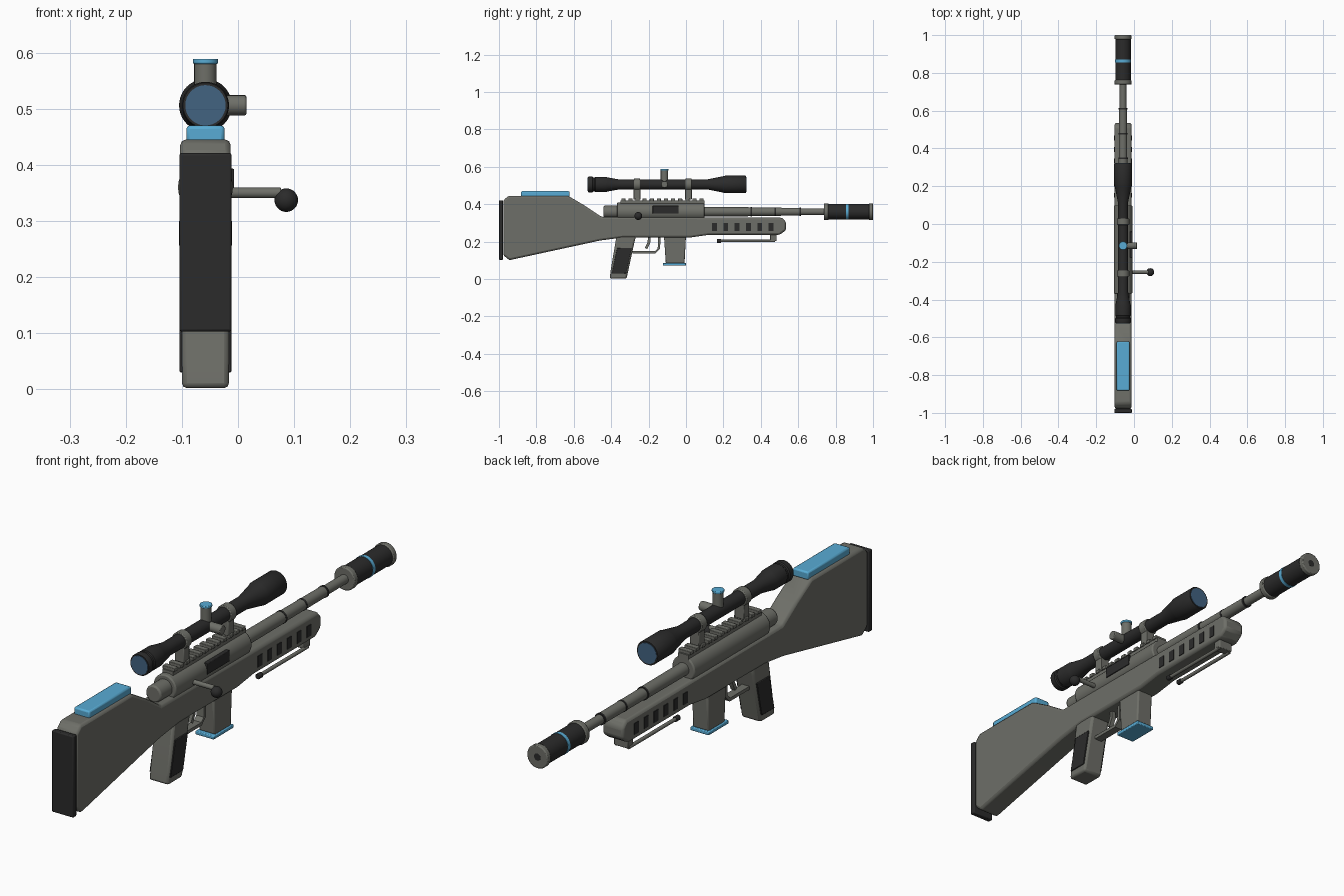
import bpy, bmesh, math
from mathutils import Vector, Matrix

if "Cube" in bpy.data.objects:
    bpy.data.objects.remove(bpy.data.objects["Cube"])

C = -0.058      # x of the rifle's centre plane


def material(name, rgb):
    m = bpy.data.materials.new(name)
    m.diffuse_color = (*rgb, 1)
    m.use_nodes = True
    m.node_tree.nodes["Principled BSDF"].inputs["Base Color"].default_value = m.diffuse_color
    return m


GRAY = material("olive_gray", (0.155, 0.158, 0.138))
DARK = material("near_black", (0.024, 0.024, 0.024))
BLUE = material("light_blue", (0.098, 0.41, 0.66))
LENS = material("lens_blue", (0.055, 0.125, 0.22))


def finish(bm, name, mat, bevel=0.0, segs=2):
    bmesh.ops.recalc_face_normals(bm, faces=bm.faces)
    me = bpy.data.meshes.new(name)
    bm.to_mesh(me)
    bm.free()
    ob = bpy.data.objects.new(name, me)
    bpy.context.collection.objects.link(ob)
    me.materials.append(mat)
    if bevel:
        b = ob.modifiers.new("bevel", 'BEVEL')
        b.width, b.segments, b.limit_method = bevel, segs, 'ANGLE'
        b.angle_limit = math.radians(25)
    bpy.context.view_layer.objects.active = ob
    ob.select_set(True)
    bpy.ops.object.shade_smooth_by_angle(angle=math.radians(35))
    ob.select_set(False)
    return ob


def slab(name, pts, half, mat, x=C, bevel=0.0, segs=2):
    """Side outline (y, z) extruded across x."""
    bm = bmesh.new()
    a = [bm.verts.new((x - half, y, z)) for y, z in pts]
    b = [bm.verts.new((x + half, y, z)) for y, z in pts]
    bm.faces.new(a)
    bm.faces.new(b)
    for i in range(len(pts)):
        j = (i + 1) % len(pts)
        bm.faces.new((a[i], a[j], b[j], b[i]))
    return finish(bm, name, mat, bevel, segs)


def box(name, y0, y1, z0, z1, half, mat, x=C, bevel=0.0):
    return slab(name, [(y0, z0), (y1, z0), (y1, z1), (y0, z1)], half, mat, x, bevel)


def strip(name, path, t, half, mat):
    """Flat strip of thickness t following a (y, z) path."""
    left, right = [], []
    for i, p in enumerate(path):
        d = Vector(path[min(i + 1, len(path) - 1)]) - Vector(path[max(i - 1, 0)])
        n = Vector((-d.y, d.x)).normalized() * t / 2
        left.append((p[0] + n.x, p[1] + n.y))
        right.append((p[0] - n.x, p[1] - n.y))
    return slab(name, left + right[::-1], half, mat)


def lathe(name, pts, mat, pos=(C, 0, 0.36), axis=(0, 1, 0), n=32, bevel=0.0):
    """(distance, radius) profile spun around an axis."""
    rot = Vector((0, 0, 1)).rotation_difference(Vector(axis)).to_matrix().to_4x4()
    m = Matrix.Translation(pos) @ rot
    bm = bmesh.new()
    rings = [[bm.verts.new(m @ Vector((r * math.cos(k * math.tau / n),
                                       r * math.sin(k * math.tau / n), t)))
              for k in range(n)] for t, r in pts]
    for a, b in zip(rings, rings[1:]):
        for k in range(n):
            j = (k + 1) % n
            bm.faces.new((a[k], a[j], b[j], b[k]))
    bm.faces.new(rings[0])
    bm.faces.new(rings[-1])
    return finish(bm, name, mat, bevel)


# stock, action bed and forend in one outline
slab("stock", [(-0.977, 0.128), (-0.945, 0.101), (-0.46, 0.206), (-0.34, 0.222),
               (0.02, 0.222), (0.12, 0.236), (0.5, 0.236), (0.535, 0.262),
               (0.535, 0.305), (0.515, 0.328), (-0.45, 0.332), (-0.54, 0.392),
               (-0.63, 0.445), (-0.95, 0.445), (-0.977, 0.42)],
     0.045, GRAY, bevel=0.01)
box("butt_pad", -1.0, -0.978, 0.103, 0.421, 0.0465, DARK, bevel=0.004)
box("cheek_rest", -0.882, -0.622, 0.438, 0.47, 0.034, BLUE, bevel=0.006)

# forend vents on both sides
for s in (-1, 1):
    side = "right" if s > 0 else "left"
    for i in range(6):
        y = 0.152 + i * 0.0605
        box(f"vent_{side}_{i + 1}", y - 0.013, y + 0.013, 0.256, 0.3, 0.003, DARK,
            C + s * 0.0445)

# receiver and bolt
lathe("receiver", [(-0.37, 0.049), (0.1, 0.049)], GRAY, bevel=0.005)
lathe("bolt_shroud", [(-0.44, 0.033), (-0.36, 0.033)], GRAY, bevel=0.006)
box("ejection_port", -0.178, -0.04, 0.35, 0.393, 0.01, DARK, x=C + 0.041, bevel=0.002)
lathe("bolt_handle", [(0, 0.0095), (0.105, 0.0095)], GRAY,
      (C + 0.03, -0.255, 0.35), (1, 0, 0), 16, 0.002)
bm = bmesh.new()
bmesh.ops.create_uvsphere(bm, u_segments=24, v_segments=14, radius=0.021,
                          matrix=Matrix.Translation((0.086, -0.255, 0.337)))
finish(bm, "bolt_knob", DARK)

# toothed rail
box("rail_base", -0.35, 0.1, 0.398, 0.419, 0.022, GRAY)
for i in range(12):
    y = -0.335 + i * 0.038
    box(f"rail_tooth_{i + 1}", y - 0.011, y + 0.011, 0.417, 0.431, 0.026, GRAY, bevel=0.002)

# barrel and suppressor
lathe("barrel", [(0.09, 0.025), (0.348, 0.024), (0.349, 0.022), (0.61, 0.021),
                 (0.611, 0.018), (0.76, 0.018)], GRAY)
for i, (y, r) in enumerate(((0.348, 0.0252), (0.478, 0.0228), (0.61, 0.0228))):
    lathe(f"barrel_ring_{i + 1}", [(y - 0.004, r), (y + 0.004, r)], DARK)
lathe("suppressor", [(0.76, 0.041), (0.982, 0.041)], DARK)
lathe("suppressor_rear_cap", [(0.738, 0.045), (0.762, 0.045)], GRAY, bevel=0.004)
lathe("suppressor_front_cap", [(0.978, 0.045), (1.0, 0.045)], GRAY, bevel=0.004)
lathe("suppressor_band", [(0.856, 0.0425), (0.87, 0.0425)], BLUE)
lathe("muzzle_hole", [(0.99, 0.014), (1.0005, 0.014)], DARK)

# grip with side panels
slab("grip", [(-0.37, 0.24), (-0.265, 0.24), (-0.275, 0.2), (-0.318, 0.002),
              (-0.408, 0.002), (-0.402, 0.05)], 0.042, GRAY, bevel=0.009)
for s in (-1, 1):
    slab("grip_panel_" + ("right" if s > 0 else "left"),
         [(-0.368, 0.166), (-0.29, 0.166), (-0.32, 0.03), (-0.398, 0.03)],
         0.004, DARK, C + s * 0.042, 0.002)

# trigger group
strip("trigger_guard", [(-0.285, 0.143), (-0.165, 0.143), (-0.145, 0.163), (-0.142, 0.235)],
      0.013, 0.016, GRAY)
strip("trigger", [(-0.197, 0.23), (-0.198, 0.195), (-0.214, 0.163)], 0.014, 0.009, GRAY)

# magazine
slab("magazine", [(-0.118, 0.235), (0.0, 0.235), (-0.008, 0.083), (-0.108, 0.083)],
     0.035, GRAY, bevel=0.006)
box("magazine_base", -0.124, 0.0, 0.072, 0.086, 0.04, BLUE, bevel=0.003)

# folded bipod
box("bipod_mount", 0.45, 0.485, 0.203, 0.242, 0.03, GRAY, bevel=0.003)
for s in (-1, 1):
    side = "right" if s > 0 else "left"
    p = (C + s * 0.026, 0, 0.204)
    lathe(f"bipod_leg_{side}", [(0.175, 0.007), (0.475, 0.007)], GRAY, p, n=14)
    lathe(f"bipod_foot_{side}", [(0.166, 0.0105), (0.188, 0.0105)], DARK, p, n=14, bevel=0.002)

# scope
S = (C, 0, 0.506)
lathe("scope_tube", [(-0.524, 0.040), (-0.52, 0.042), (-0.5, 0.042), (-0.496, 0.038),
                     (-0.488, 0.038), (-0.484, 0.041), (-0.43, 0.041), (-0.42, 0.038),
                     (-0.36, 0.027), (0.115, 0.027), (0.2, 0.044), (0.21, 0.047),
                     (0.318, 0.047), (0.321, 0.045)], DARK, S, n=40)
lathe("eyepiece_lens", [(-0.5255, 0.036), (-0.52, 0.036)], LENS, S)
lathe("objective_lens", [(0.315, 0.040), (0.3225, 0.040)], LENS, S)
for i, y in enumerate((-0.262, 0.013)):
    lathe(f"scope_ring_{i + 1}", [(y - 0.017, 0.033), (y + 0.017, 0.033)], GRAY, S, bevel=0.003)
    box(f"scope_mount_{i + 1}", y - 0.018, y + 0.018, 0.425, 0.485, 0.02, GRAY, bevel=0.003)
T = (C, -0.115, 0.506)
lathe("top_turret", [(0, 0.02), (0.076, 0.02)], GRAY, T, (0, 0, 1), 24)
lathe("turret_cap", [(0.074, 0.0225), (0.083, 0.0225)], BLUE, T, (0, 0, 1), 24, 0.002)
lathe("side_turret", [(0, 0.018), (0.073, 0.018)], GRAY, T, (1, 0, 0), 24, 0.003)
